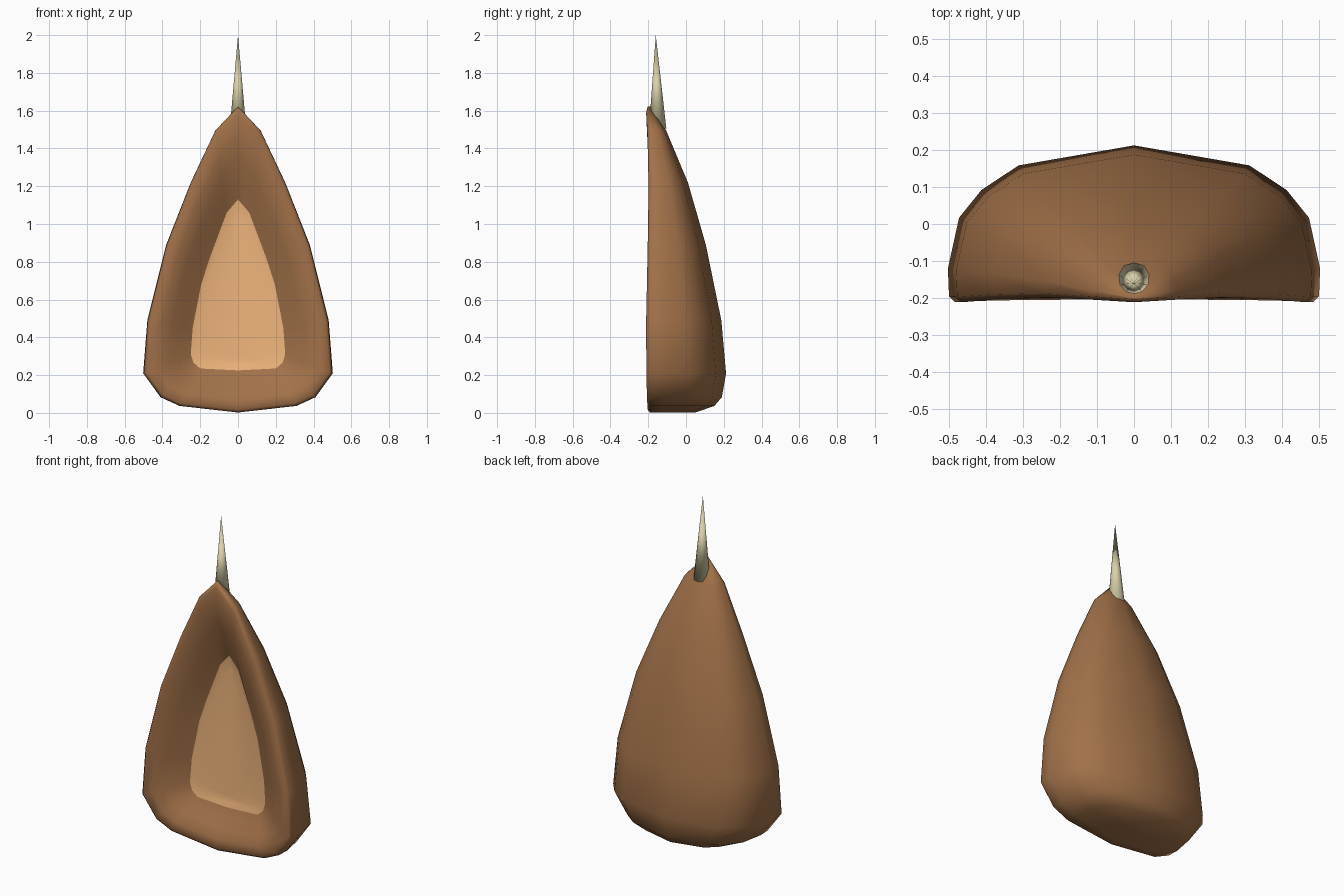
import bpy, bmesh
from mathutils import Vector

if "Cube" in bpy.data.objects:
    bpy.data.objects.remove(bpy.data.objects["Cube"])

def material(name, rgb):
    m = bpy.data.materials.new(name)
    m.diffuse_color = (*rgb, 1)
    m.use_nodes = True
    m.node_tree.nodes["Principled BSDF"].inputs["Base Color"].default_value = m.diffuse_color
    return m

def add_object(name, bm, mat, angle):
    bmesh.ops.remove_doubles(bm, verts=bm.verts, dist=0.0005)
    bmesh.ops.recalc_face_normals(bm, faces=bm.faces)
    me = bpy.data.meshes.new(name)
    bm.to_mesh(me)
    bm.free()
    me.materials.append(mat)
    ob = bpy.data.objects.new(name, me)
    bpy.context.collection.objects.link(ob)
    bpy.ops.object.select_all(action='DESELECT')
    ob.select_set(True)
    bpy.context.view_layer.objects.active = ob
    bpy.ops.object.shade_smooth_by_angle(angle=angle)
    return ob

def mirrored_grid(rows):
    """Skin rows of points on the +x side and on the mirrored side."""
    bm = bmesh.new()
    for side in (1, -1):
        grid = [[bm.verts.new((x * side, y, z)) for x, y, z in r] for r in rows]
        for a, b in zip(grid, grid[1:]):
            for j in range(len(a) - 1):
                quad = (a[j], a[j + 1], b[j + 1], b[j])
                bm.faces.new(quad if side > 0 else quad[::-1])
    return bm

# half outline from bottom to tip: half width, height, back depth, front shift
outline = [(0, 0.002, 0.05, 0.004), (0.31, 0.037, 0.15, 0.002),
           (0.41, 0.083, 0.19, 0), (0.502, 0.21, 0.212, -0.003),
           (0.48, 0.49, 0.187, -0.004), (0.38, 0.89, 0.105, 0.004),
           (0.25, 1.22, 0.01, 0.009), (0.12, 1.495, -0.105, 0.003),
           (0, 1.622, -0.18, -0.004)]
# half outline of the recessed floor: half width, height
floor = [(0, 0.225), (0.20, 0.235), (0.235, 0.265), (0.25, 0.31), (0.24, 0.45),
         (0.195, 0.68), (0.15, 0.82), (0.06, 1.06), (0, 1.13)]
# arch of the back: width fraction, depth fraction
arch = [(0.994, 0.02), (1, 0.2), (0.94, 0.53), (0.82, 0.71), (0.62, 0.87), (0, 1)]
# rim from cavity to outside: blend from outline to floor, y
rim = [(0.8, -0.125), (0.55, -0.168), (0.3, -0.202), (0.07, -0.207)]

shell_rows, floor_rows = [], []
for (w, z, d, s), (fw, fz) in zip(outline, floor):
    fy = -0.105 + 0.02 * fz
    row = [(fw, fy, fz)]
    row += [(w + (fw - w) * t, y + s, z + (fz - z) * t) for t, y in rim]
    row += [(w * u, s - 0.2 + (d + 0.2 - s) * v, z) for u, v in arch]
    shell_rows.append(row)
    # dished floor
    mid = 0.55
    floor_rows.append([(fw, fy, fz),
                       (fw * 0.88, fy + 0.008, mid + (fz - mid) * 0.9),
                       (0, fy + 0.01, mid + (fz - mid) * 0.9)])

# shell with rounded rim and domed back
add_object("shell", mirrored_grid(shell_rows),
           material("brown", (0.36, 0.165, 0.066)), 1.6)
# recessed floor of the cavity
add_object("cavity_floor", mirrored_grid(floor_rows),
           material("tan", (0.86, 0.46, 0.20)), 0.8)

# spike at the tip
bm = bmesh.new()
tip = bm.verts.new((0, -0.16, 2.0))
bmesh.ops.create_circle(bm, cap_ends=True, segments=10, radius=0.046)
base = [v for v in bm.verts if v is not tip]
for v in base:
    v.co += Vector((0, -0.15, 1.505))
for e in list(bm.edges):
    bm.faces.new((e.verts[0], e.verts[1], tip))
add_object("spike", bm, material("bone", (0.70, 0.64, 0.40)), 3.1)
